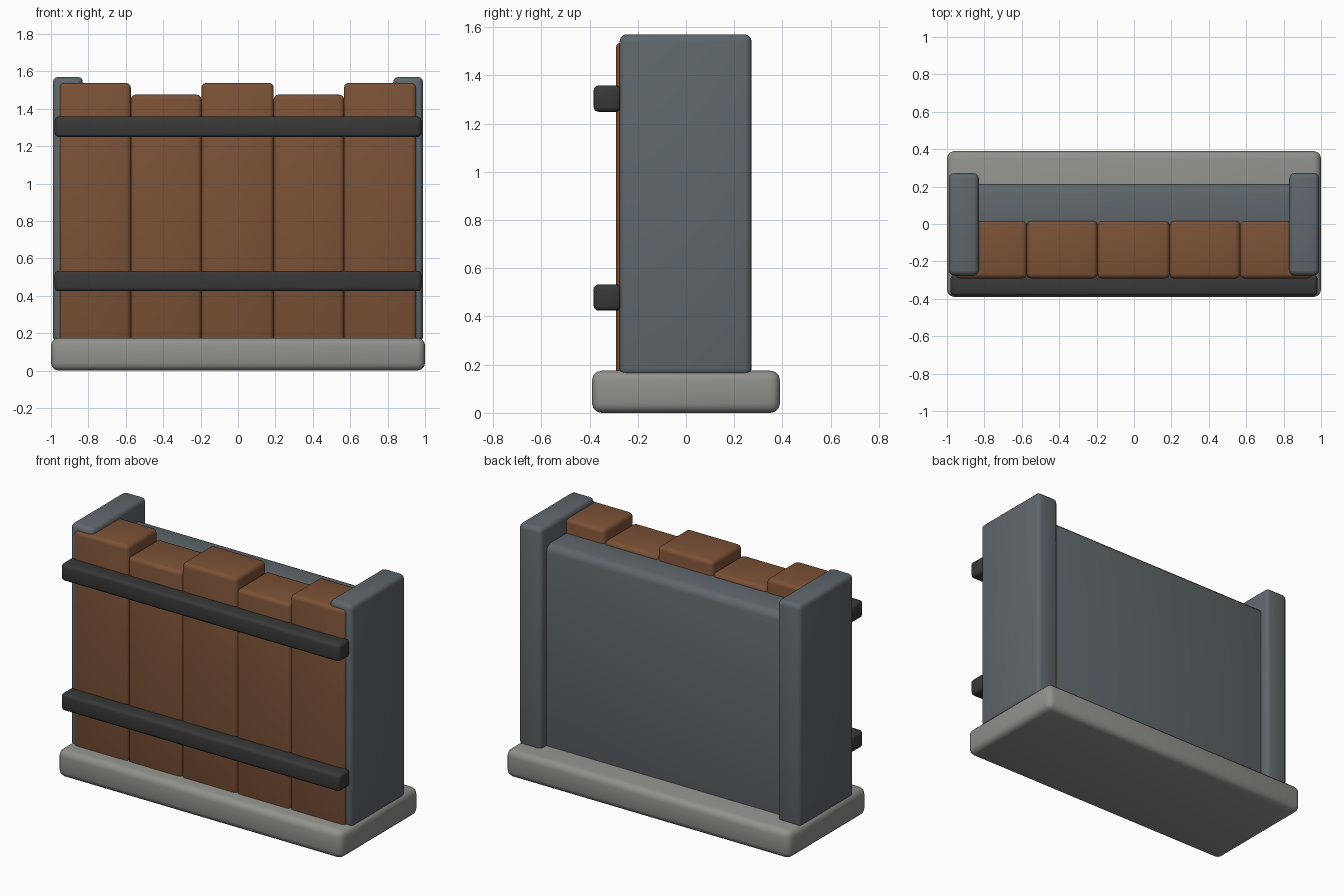
import bpy, math

if "Cube" in bpy.data.objects:
    bpy.data.objects.remove(bpy.data.objects["Cube"])

def material(name, rgb):
    m = bpy.data.materials.new(name)
    m.diffuse_color = (*rgb, 1)
    m.use_nodes = True
    m.node_tree.nodes["Principled BSDF"].inputs["Base Color"].default_value = m.diffuse_color
    return m

stone = material("pale stone", (0.28, 0.28, 0.26))
slate = material("slate grey", (0.115, 0.135, 0.147))
wood = material("brown wood", (0.2, 0.083, 0.037))
iron = material("dark iron", (0.04, 0.04, 0.04))

def box(name, x, y, z, mat, bevel, segments=3):
    """Rounded box from (min, max) ranges on each axis."""
    bpy.ops.mesh.primitive_cube_add(
        size=1, location=[(a + b) / 2 for a, b in (x, y, z)])
    ob = bpy.context.object
    ob.name = name
    ob.scale = [b - a for a, b in (x, y, z)]
    bpy.ops.object.transform_apply(location=False, rotation=False, scale=True)
    mod = ob.modifiers.new("rounded edges", 'BEVEL')
    mod.width = bevel
    mod.segments = segments
    bpy.ops.object.modifier_apply(modifier=mod.name)
    ob.data.materials.append(mat)
    bpy.ops.object.shade_smooth_by_angle(angle=math.radians(35))
    return ob

# Plinth
box("base", (-1, 1), (-0.39, 0.39), (0, 0.175), stone, 0.04)

# Back wall and end posts
box("back_wall", (-0.88, 0.88), (-0.06, 0.215), (0.12, 1.45), slate, 0.045)
for side, x in (("left", (-0.99, -0.83)), ("right", (0.83, 0.99))):
    box(side + "_post", x, (-0.275, 0.272), (0.155, 1.57), slate, 0.028)

# Planks with alternating heights
edges = [-0.955, -0.573, -0.195, 0.191, 0.567, 0.953]
for i in range(5):
    top = 1.475 if i % 2 else 1.538
    box(f"plank_{i + 1}", (edges[i], edges[i + 1]), (-0.291, 0.016),
        (0.13, top), wood, 0.025)

# Iron bands across the front
for name, z in (("lower_band", (0.424, 0.533)), ("upper_band", (1.249, 1.358))):
    box(name, (-0.98, 0.98), (-0.383, -0.27), z, iron, 0.02)
